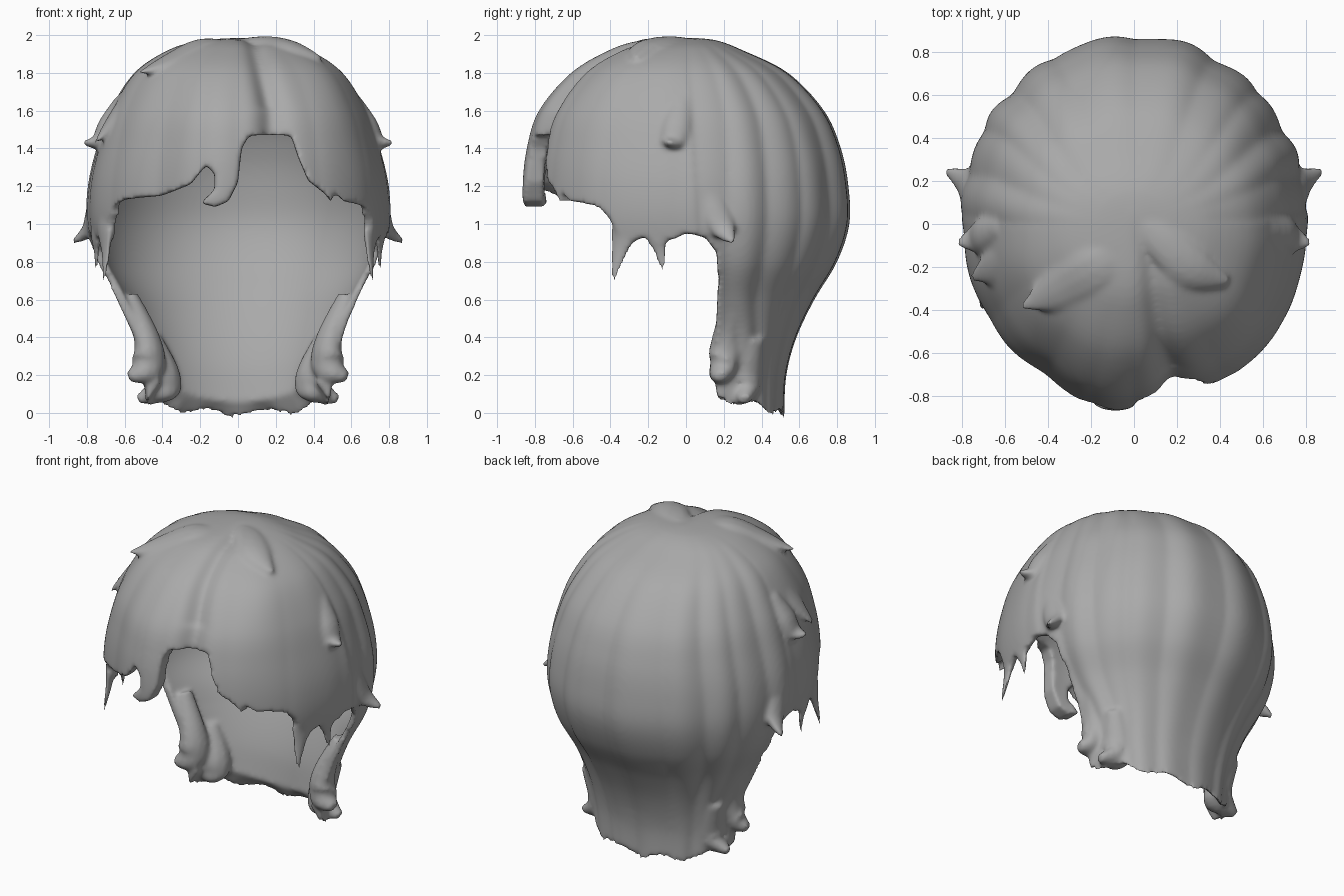
import bpy, bmesh, math
from mathutils import Vector

if "Cube" in bpy.data.objects:
    bpy.data.objects.remove(bpy.data.objects["Cube"])

grey = bpy.data.materials.new("hair_grey")
grey.diffuse_color = (0.4, 0.4, 0.4, 1)
grey.use_nodes = True
grey.node_tree.nodes["Principled BSDF"].inputs["Base Color"].default_value = grey.diffuse_color


def catmull(pts, steps):
    """Smooth list of tuples running through pts."""
    p = [pts[0]] + list(pts) + [pts[-1]]
    out = []
    for i in range(1, len(p) - 2):
        for s in range(steps):
            t = s / steps
            out.append([0.5 * (2 * b + (c - a) * t + (2 * a - 5 * b + 4 * c - d) * t * t
                               + (3 * b - a - 3 * c + d) * t ** 3)
                        for a, b, c, d in zip(*p[i - 1:i + 3])])
    return out + [list(pts[-1])]


def make(name, bm):
    bmesh.ops.recalc_face_normals(bm, faces=bm.faces)
    me = bpy.data.meshes.new(name)
    bm.to_mesh(me)
    bm.free()
    ob = bpy.data.objects.new(name, me)
    bpy.context.collection.objects.link(ob)
    me.materials.append(grey)
    return ob


def skin(bm, rings):
    """Bridge a list of vertex rings and close both ends."""
    n = len(rings[0])
    for a, b in zip(rings, rings[1:]):
        for i in range(n):
            j = (i + 1) % n
            bm.faces.new((a[i], a[j], b[j], b[i]))
    bm.faces.new(rings[0])
    bm.faces.new(rings[-1])


# Cap sections: height, half width, front y, back y, centre y
SECTIONS = [(1.985, .02, -.04, .06, .02), (1.97, .2, -.24, .17, 0), (1.92, .37, -.39, .3, 0),
            (1.8, .545, -.58, .54, 0), (1.6, .67, -.74, .73, .02), (1.4, .74, -.80, .82, .03),
            (1.2, .785, -.82, .86, .04), (1.0, .79, -.81, .865, .05), (.8, .745, -.77, .8, .07),
            (.6, .64, -.7, .68, .1), (.4, .545, -.5, .585, .18), (.2, .5, -.4, .53, .2),
            (.0, .48, -.4, .52, .2)]
N = 240


def gauss(v, w):
    return math.exp(-(v / w) ** 2)


def cap_ring(bm, sec, inner):
    z, w, yf, yb, c = sec
    ring = []
    for i in range(N):
        a = 2 * math.pi * i / N
        sx, cy = math.sin(a), -math.cos(a)
        x = w * sx
        y = c + cy * ((yb - c) if cy > 0 else (c - yf))
        zz = z
        low = max(0, 1 - z / .5)
        # Fuller temples, more on one side
        temple = (.045 if sx > 0 else .02) * gauss(abs(sx) - .8, .2) if cy < 0 else 0
        if inner:
            # Bowl shaped lining, closing in towards the nape
            k = .925 + .02 * sx * sx - .1 * low ** 2 + temple
            x, y = x * k, c + (y - c) * k
            zz = .06 + z * 1.85 / 1.985 + .1 * low * sx * sx
        else:
            # Combed clumps fanning out from the crown
            warp = a + .12 * math.sin(3 * a) + .06 * math.sin(2 * z) * sx
            clump = abs(math.sin(9 * warp)) - .6 + .3 * math.sin(14 * (a - math.pi))
            k = 1 + (.019 + .012 * low) * clump * min(1, w / .6) * (1.3 if cy > 0 else .5) + temple
            # Fringe swept to both sides of a parting
            if cy < 0:
                front = min(1, -cy * 1.5)
                part = .18 - .1 * max(0, (z - 1.6) / .4)
                k += front * (.06 * gauss(x + .12, .2) + .025 * gauss(x - .42, .15)
                              - .06 * gauss(x - part, .07))
                zz -= .03 * front * gauss(x - part, .05) * (z > 1.6)
            x, y = x * k, c + (y - c) * k
            # Wavy nape hem
            zz += max(0, 1 - z / .3) * (.02 * math.cos(9 * a) + .07 * abs(sx) ** 3 - .015)
        ring.append(bm.verts.new((x, y, zz)))
    return ring


# Hollow cap
bm = bmesh.new()
prof = catmull(SECTIONS, 6)
skin(bm, [cap_ring(bm, s, False) for s in prof] + [cap_ring(bm, s, True) for s in reversed(prof)])
hair = make("hair", bm)


def cut(name, outline, axis, lo, hi):
    """Cut an extruded outline away from the cap."""
    bm = bmesh.new()
    rings = []
    for d in (lo, hi):
        rings.append([bm.verts.new((d, u, v) if axis == 'x' else (u, d, v)) for u, v in outline])
    skin(bm, rings)
    tool = make(name, bm)
    tool.hide_render = True
    m = hair.modifiers.new(name, 'BOOLEAN')
    m.operation, m.solver, m.object = 'DIFFERENCE', 'EXACT', tool
    bpy.context.view_layer.objects.active = hair
    bpy.ops.object.modifier_apply(modifier=name)
    bpy.data.objects.remove(tool)


# Fringe edge with the forelock and the forehead notch
cut("fringe_cutter", [(-1, -.2), (-1, 1.06), (-.7, 1.06), (-.6, 1.13), (-.4, 1.15), (-.25, 1.21),
                      (-.17, 1.31), (-.125, 1.27), (-.125, 1.18), (-.2, 1.11), (-.12, 1.09),
                      (-.05, 1.12), (0, 1.22), (.02, 1.4), (.06, 1.47), (.28, 1.47), (.315, 1.36),
                      (.37, 1.23), (.46, 1.16), (.49, 1.12), (.51, 1.17), (.56, 1.12),
                      (.65, 1.1), (.7, 1.06), (1, 1.06), (1, -.2)], 'y', -1.3, -.43)
# Side edge in front of the ears and down the neck
cut("side_cutter", [(-.44, -.2), (-.44, 1.07), (-.4, 1.02), (-.36, .93), (-.3, .9),
                    (-.22, .93), (-.16, .91), (-.06, .92), (0, .95),
                    (.1, .93), (.16, .85), (.17, .7), (.16, .5), (.15, .3), (.17, -.2)],
    'x', -1.3, 1.3)


def lock(name, path, flat=.6):
    """Tapered strand; path points are x, y, z, radius."""
    pts = catmull(path, 6)
    bm = bmesh.new()
    rings = []
    for i, p in enumerate(pts):
        pos = Vector(p[:3])
        t = (Vector(pts[min(i + 1, len(pts) - 1)][:3]) - Vector(pts[max(i - 1, 0)][:3])).normalized()
        out = pos - Vector((0, 0, 1))
        side = t.cross(out).normalized()
        up = side.cross(t)
        rings.append([bm.verts.new(pos + p[3] * (side * math.cos(k * math.pi / 6)
                                                 + up * flat * math.sin(k * math.pi / 6)))
                      for k in range(12)])
    skin(bm, rings)
    return make(name, bm)


# Flicked strands, mirrored to both sides
locks = []
for s, side in ((1, "right"), (-1, "left")):
    for name, path, flat in (
        ("ear_flick", [(.73, .08, 1.3, .05), (.755, .15, 1.08, .08), (.79, .2, .97, .065), (.875, .25, .905, .018)], .6),
        ("temple_flick", [(.62, -.02, 1.66, .05), (.69, -.05, 1.53, .08), (.735, -.07, 1.44, .07), (.82, -.09, 1.43, .018)], .6),
        ("nape_side_flick", [(.57, .25, .62, .05), (.49, .22, .42, .08), (.47, .21, .29, .1), (.51, .19, .22, .08), (.58, .18, .19, .035)], .8),
        ("nape_back_flick", [(.46, .36, .4, .06), (.4, .32, .22, .1), (.4, .31, .14, .1), (.46, .31, .1, .065), (.53, .31, .07, .03)], .8),
        ("sideburn", [(.72, -.28, 1.14, .05), (.705, -.32, .98, .08), (.7, -.35, .86, .05), (.71, -.39, .7, .015)], .35),
        ("small_sideburn", [(.76, -.15, 1.05, .05), (.755, -.15, .93, .06), (.75, -.135, .85, .035), (.75, -.13, .74, .015)], .35),
    ):
        locks.append(lock(side + "_" + name, [(s * x, y, z, r) for x, y, z, r in path], flat))

# Layered tufts over the crown and fringe
locks += [
    lock("left_crown_tuft", [(.02, -.08, 1.92, .06), (-.16, -.2, 1.935, .12), (-.34, -.3, 1.86, .11), (-.52, -.39, 1.8, .018)], .4),
    lock("right_crown_tuft", [(-.05, .08, 1.94, .06), (.14, -.08, 1.945, .1), (.28, -.21, 1.92, .1), (.44, -.27, 1.88, .018)], .5),
    lock("left_fringe_tuft", [(-.3, -.1, 1.86, .06), (-.5, -.15, 1.74, .11), (-.64, -.2, 1.57, .09), (-.755, -.25, 1.43, .018)], .4),
]

# Blend everything into one soft form
bpy.ops.object.select_all(action='DESELECT')
for o in locks + [hair]:
    o.select_set(True)
bpy.context.view_layer.objects.active = hair
bpy.ops.object.join()
m = hair.modifiers.new("blend", 'REMESH')
m.mode, m.voxel_size, m.use_smooth_shade = 'VOXEL', .014, True
bpy.ops.object.modifier_apply(modifier="blend")
m = hair.modifiers.new("soften", 'SMOOTH')
m.factor, m.iterations = .5, 8
bpy.ops.object.modifier_apply(modifier="soften")
hair.data.materials.clear()
hair.data.materials.append(grey)
bpy.ops.object.shade_smooth_by_angle(angle=math.radians(60))
